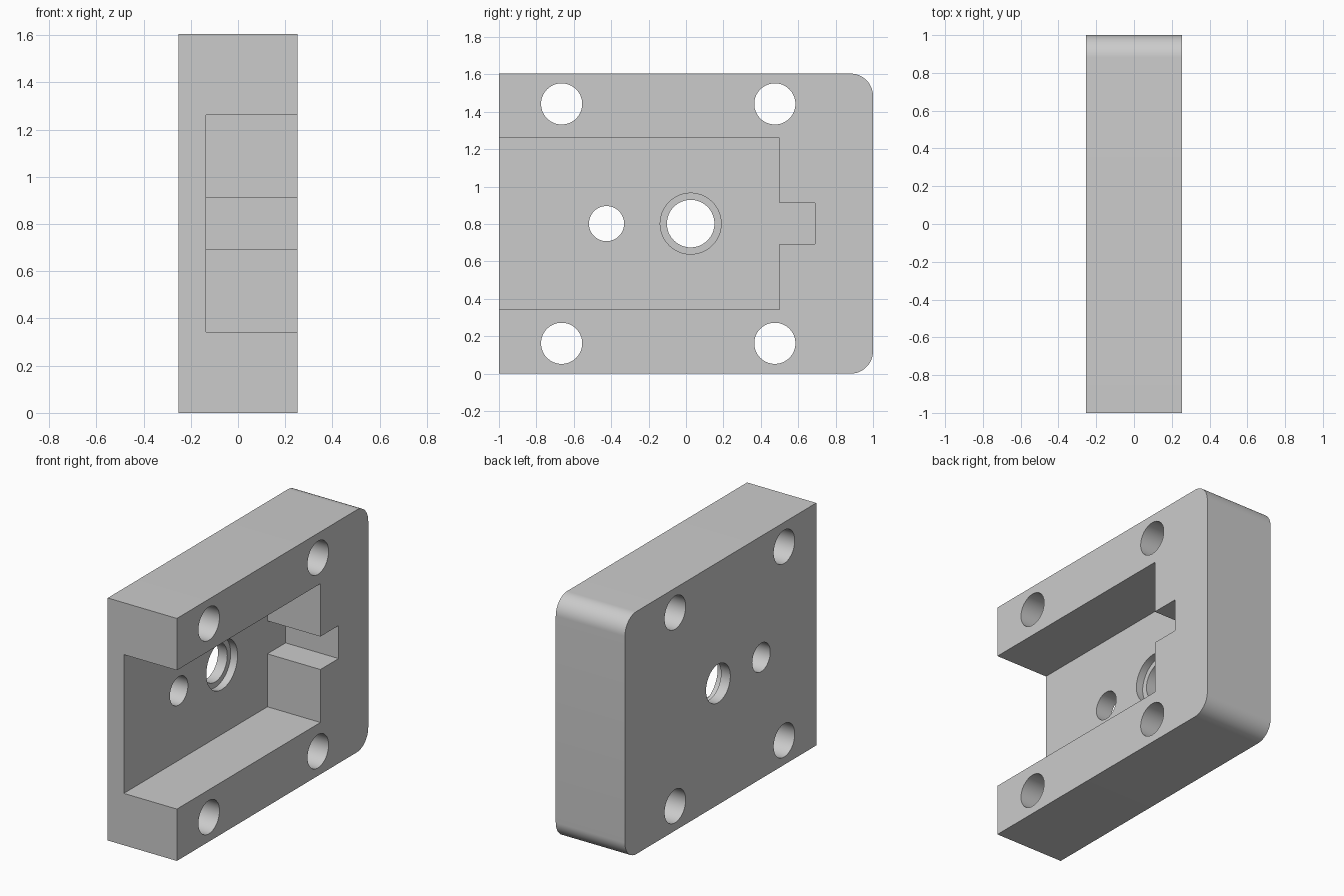
import bpy, bmesh, math
from mathutils import Matrix, Vector

cube = bpy.data.objects.get("Cube")
if cube:
    bpy.data.objects.remove(cube, do_unlink=True)

# Plain grey finish
GREY = (0.6, 0.6, 0.6, 1.0)
grey = bpy.data.materials.new("plain_grey")
grey.use_nodes = True
grey.diffuse_color = GREY
grey.node_tree.nodes["Principled BSDF"].inputs["Base Color"].default_value = GREY

HALF = 0.253         # half of the plate thickness
FLOOR = -0.135       # bottom of the open pocket
MID = 0.802          # height of the symmetry line
OUT = 0.4            # cutters run past the plate to here


def add_object(name, bm):
    mesh = bpy.data.meshes.new(name)
    bmesh.ops.recalc_face_normals(bm, faces=bm.faces)
    bm.to_mesh(mesh)
    bm.free()
    mesh.materials.append(grey)
    obj = bpy.data.objects.new(name, mesh)
    bpy.context.collection.objects.link(obj)
    return obj


def prism(name, outline, x0, x1):
    """Extrude a (y, z) outline along x."""
    bm = bmesh.new()
    face = bm.faces.new([bm.verts.new((x0, y, z)) for y, z in outline])
    new = bmesh.ops.extrude_face_region(bm, geom=[face])["geom"]
    moved = [v for v in new if isinstance(v, bmesh.types.BMVert)]
    bmesh.ops.translate(bm, verts=moved, vec=Vector((x1 - x0, 0, 0)))
    return add_object(name, bm)


def arc(y, z, r, start, end, steps):
    angles = [math.radians(start + (end - start) * i / steps) for i in range(steps + 1)]
    return [(y + r * math.cos(a), z + r * math.sin(a)) for a in angles]


def drill(name, y, z, r, x0=-OUT, x1=OUT):
    return prism(name, arc(y, z, r, 0, 360, 64)[:-1], x0, x1)


# Plate with two rounded rear corners
R = 0.12
TOP = 2 * MID
outline = [(-1, 0)] + arc(1 - R, R, R, -90, 0, 16) + arc(1 - R, TOP - R, R, 0, 90, 16) + [(-1, TOP)]
plate = prism("mounting_plate", outline, -HALF, HALF)

# T-shaped pocket, open at the front and on the left
W, N = 0.459, 0.109
half = [(-1.2, W), (0.5, W), (0.5, N), (0.69, N)]
pocket = [(y, MID - h) for y, h in half] + [(y, MID + h) for y, h in reversed(half)]
cutters = [prism("pocket_cutter", pocket, FLOOR, OUT)]

# Four corner bolt holes, pin hole, stepped centre hole
for y in (-0.665, 0.475):
    for side in (-1, 1):
        cutters.append(drill("bolt_hole_cutter", y, MID + side * 0.64, 0.11))
cutters.append(drill("pin_hole_cutter", -0.425, MID, 0.094))
cutters.append(drill("centre_hole_cutter", 0.025, MID, 0.127))
cutters.append(drill("counterbore_cutter", 0.025, MID, 0.163, FLOOR - 0.05, OUT))

bpy.context.view_layer.objects.active = plate
for cutter in cutters:
    mod = plate.modifiers.new("cut", "BOOLEAN")
    mod.operation = "DIFFERENCE"
    mod.solver = "EXACT"
    mod.object = cutter
    bpy.ops.object.modifier_apply(modifier=mod.name)
    bpy.data.objects.remove(cutter, do_unlink=True)

# Smooth bores and corners, sharp edges elsewhere
bpy.ops.object.select_all(action="DESELECT")
plate.select_set(True)
bpy.ops.object.shade_smooth_by_angle(angle=math.radians(30))
